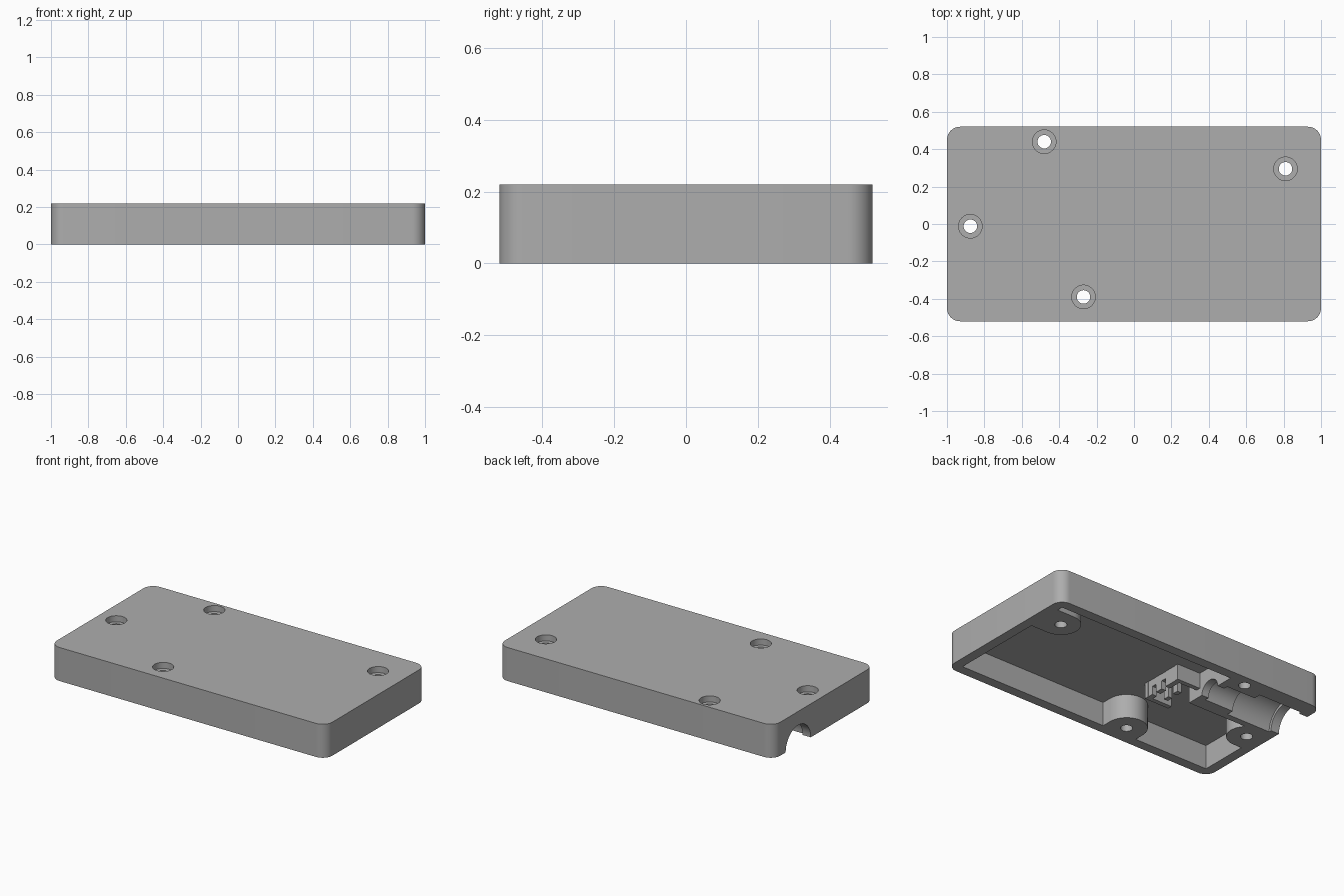
import bpy, bmesh, math
from mathutils import Matrix

if "Cube" in bpy.data.objects:
    bpy.data.objects.remove(bpy.data.objects["Cube"])

grey = bpy.data.materials.new("matte grey plastic")
grey.diffuse_color = (0.42, 0.42, 0.42, 1)
grey.use_nodes = True
grey.node_tree.nodes["Principled BSDF"].inputs["Base Color"].default_value = grey.diffuse_color


def finish(name, bm):
    mesh = bpy.data.meshes.new(name)
    bm.to_mesh(mesh)
    bm.free()
    mesh.materials.append(grey)
    ob = bpy.data.objects.new(name, mesh)
    bpy.context.collection.objects.link(ob)
    return ob


def box(name, x0, x1, y0, y1, z0, z1, radius=0.0):
    bm = bmesh.new()
    bmesh.ops.create_cube(bm, size=1)
    for v in bm.verts:
        v.co = ((x0 + x1) / 2 + v.co.x * (x1 - x0),
                (y0 + y1) / 2 + v.co.y * (y1 - y0),
                (z0 + z1) / 2 + v.co.z * (z1 - z0))
    if radius:
        upright = [e for e in bm.edges
                   if abs(e.verts[0].co.z - e.verts[1].co.z) > 1e-4]
        bmesh.ops.bevel(bm, geom=upright, offset=radius, segments=10,
                        profile=0.5, affect='EDGES')
    return finish(name, bm)


def cylinder(name, r, x, y, z0, z1):
    bm = bmesh.new()
    bmesh.ops.create_cone(bm, cap_ends=True, segments=48, radius1=r, radius2=r,
                          depth=z1 - z0,
                          matrix=Matrix.Translation((x, y, (z0 + z1) / 2)))
    return finish(name, bm)


def channel(name, r, x0, x1, y):
    bm = bmesh.new()
    place = Matrix.Translation(((x0 + x1) / 2, y, 0)) @ Matrix.Rotation(math.pi / 2, 4, 'Y')
    bmesh.ops.create_cone(bm, cap_ends=True, segments=64, radius1=r, radius2=r,
                          depth=x1 - x0, matrix=place)
    return finish(name, bm)


def cut(target, tool):
    mod = target.modifiers.new("cut", 'BOOLEAN')
    mod.operation = 'DIFFERENCE'
    mod.solver = 'EXACT'
    mod.object = tool
    bpy.context.view_layer.objects.active = target
    bpy.ops.object.modifier_apply(modifier=mod.name)
    bpy.data.objects.remove(tool, do_unlink=True)


LOW, HIGH, CEIL = -0.2, 0.3, 0.157

# Hollow volume: everything removed from it stays as solid plastic inside the lid
hollow = box("hollow", -0.935, 0.935, -0.455, 0.455, -0.1, CEIL)

# Screw bosses, each joined to its nearest wall
cut(hollow, cylinder("boss_right", 0.12, 0.81, 0.295, LOW, HIGH))
cut(hollow, box("boss_right_web", 0.81, 1.1, 0.175, 0.415, LOW, HIGH))
cut(hollow, cylinder("boss_front", 0.125, -0.27, -0.39, LOW, HIGH))
cut(hollow, box("boss_front_web", -0.395, -0.145, -0.6, -0.39, LOW, HIGH))
cut(hollow, cylinder("boss_left", 0.12, -0.875, -0.012, LOW, HIGH))
cut(hollow, box("boss_left_web", -1.1, -0.875, -0.132, 0.108, LOW, HIGH))

# Cable entry block in the back left corner
cut(hollow, box("cable_block", -1.2, -0.36, 0.075, 0.6, LOW, HIGH))

# Slotted wire comb in front of the cable entry
cut(hollow, box("comb_back_wall", -0.37, -0.19, 0.144, 0.174, 0.055, HIGH))
cut(hollow, box("comb_front_wall", -0.37, -0.19, -0.127, -0.097, 0.055, HIGH))
for y0, y1 in ((-0.11, -0.06), (-0.025, 0.025), (0.06, 0.15)):
    cut(hollow, box("comb_tooth", -0.225, -0.191, y0, y1, 0.055, HIGH))
cut(hollow, box("comb_rail", -0.223, -0.192, -0.12, 0.16, 0.11, HIGH))
for y in (-0.04, 0.045):
    cut(hollow, box("comb_post", -0.31, -0.28, y - 0.02, y + 0.02, 0.055, HIGH))

# Outer lid
lid = box("enclosure_lid", -1, 1, -0.52, 0.52, 0, 0.22, 0.07)
cut(lid, hollow)

# Stepped cable channel
for r, x0, x1 in ((0.13, -1.1, -0.9), (0.148, -0.94, -0.62),
                  (0.1, -0.65, -0.41), (0.072, -0.45, -0.34)):
    cut(lid, channel("cable_channel", r, x0, x1, 0.265))

# Counterbored screw holes
for x, y in ((-0.48, 0.44), (0.81, 0.295), (-0.875, -0.012), (-0.27, -0.39)):
    cut(lid, cylinder("screw_hole", 0.036, x, y, LOW, HIGH))
    cut(lid, cylinder("counterbore", 0.063, x, y, 0.18, HIGH))

bpy.ops.object.select_all(action='DESELECT')
lid.select_set(True)
bpy.context.view_layer.objects.active = lid
bpy.ops.object.shade_smooth_by_angle(angle=math.radians(30))
